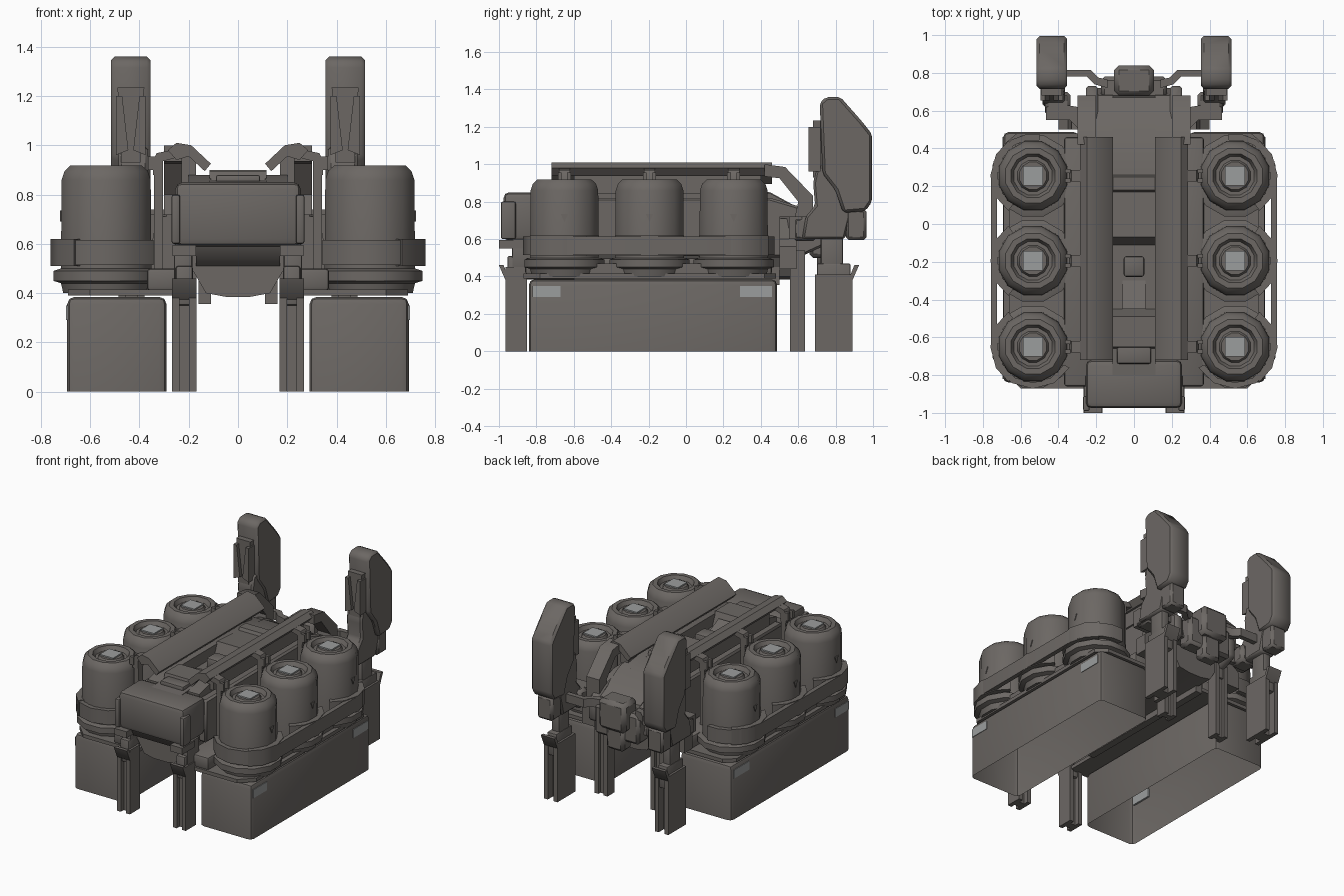
import bpy, bmesh, math


def material(name, rgb):
    m = bpy.data.materials.new(name)
    m.diffuse_color = (*rgb, 1)
    return m


DARK = material("dark_metal", (0.15, 0.137, 0.127))
LIGHT = material("light_metal", (0.33, 0.34, 0.34))


def finish(name, bm, mirror=False, bevel=0, segs=2, mat=DARK):
    """Turn a bmesh into an object, with optional bevel and x mirror."""
    bmesh.ops.recalc_face_normals(bm, faces=bm.faces)
    if bevel:
        edges = [e for e in bm.edges if not e.is_boundary]
        bmesh.ops.bevel(bm, geom=edges, offset=bevel, segments=segs,
                        profile=0.5, affect='EDGES', clamp_overlap=True)
    me = bpy.data.meshes.new(name)
    bm.to_mesh(me)
    bm.free()
    me.materials.append(mat)
    ob = bpy.data.objects.new(name, me)
    bpy.context.collection.objects.link(ob)
    bpy.ops.object.select_all(action='DESELECT')
    ob.select_set(True)
    bpy.context.view_layer.objects.active = ob
    bpy.ops.object.shade_smooth_by_angle(angle=math.radians(40))
    if mirror:
        mod = ob.modifiers.new("mirror", 'MIRROR')
        mod.use_mirror_merge = False
    return ob


def prism(name, pts, axis, a, b, mirror=False, bevel=0, open_start=False, **kw):
    """Extrude a 2D outline along an axis from a to b."""
    place = {'x': lambda p, t: (t, p[0], p[1]),
             'y': lambda p, t: (p[0], t, p[1]),
             'z': lambda p, t: (p[0], p[1], t)}[axis]
    bm = bmesh.new()
    lo = [bm.verts.new(place(p, a)) for p in pts]
    hi = [bm.verts.new(place(p, b)) for p in pts]
    n = len(pts)
    for i in range(n):
        j = (i + 1) % n
        bm.faces.new((lo[i], lo[j], hi[j], hi[i]))
    if not open_start:
        bm.faces.new(lo)
    bm.faces.new(hi)
    return finish(name, bm, mirror, bevel, **kw)


def box(name, x, y, z, mirror=False, bevel=0, **kw):
    pts = [(x[0], y[0]), (x[1], y[0]), (x[1], y[1]), (x[0], y[1])]
    return prism(name, pts, 'z', z[0], z[1], mirror, bevel, **kw)


def lathe(name, profile, cx, cy, sides, mirror=True):
    """Revolve (radius, z) points about a vertical axis."""
    bm = bmesh.new()
    rings = []
    for r, z in profile:
        rings.append([bm.verts.new((cx + r * math.cos(2 * math.pi * (i + .5) / sides),
                                    cy + r * math.sin(2 * math.pi * (i + .5) / sides), z))
                      for i in range(sides)])
    for p, q in zip(rings, rings[1:]):
        for i in range(sides):
            j = (i + 1) % sides
            bm.faces.new((p[i], p[j], q[j], q[i]))
    bm.faces.new(rings[0])
    bm.faces.new(rings[-1])
    return finish(name, bm, mirror)


CX = 0.535
TANK_Y = (-0.65, -0.195, 0.255)

# Long side pods, open underneath, with small corner plates
box("side_pod", (0.29, 0.693), (-0.84, 0.487), (0, 0.385), True, 0.03, open_start=True)
box("pod_plate_front", (0.68, 0.697), (-0.82, -0.67), (0.29, 0.35), True, mat=LIGHT)
box("pod_plate_rear", (0.68, 0.697), (0.29, 0.46), (0.29, 0.35), True, mat=LIGHT)

# Deck carrying the tanks
prism("tank_deck", [(0.18, -0.87), (0.6, -0.87), (0.69, -0.78), (0.69, 0.42),
                    (0.62, 0.48), (0.18, 0.48)], 'z', 0.39, 0.415, True)
box("deck_inner_step", (0.2, 0.37), (-0.86, 0.46), (0.41, 0.5), True, 0.015)
box("deck_spine", (0.36, 0.66), (-0.72, 0.33), (0.41, 0.47), True)

# Six tanks with foot rings, dished lids, square caps and clips
for i, y in enumerate(TANK_Y):
    lathe(f"tank_foot_{i}", [(0.18, 0.4), (0.19, 0.44), (0.222, 0.45), (0.222, 0.49), (0.19, 0.5)],
          CX, y, 12)
    lathe(f"tank_{i}", [(0.19, 0.49), (0.187, 0.86), (0.175, 0.895), (0.15, 0.918), (0.12, 0.918),
                        (0.105, 0.89), (0.085, 0.89), (0.075, 0.908)], CX, y, 12)
    box(f"tank_cap_{i}", (CX - .052, CX + .052), (y - .052, y + .052), (0.90, 0.917), True, mat=LIGHT)
    prism(f"tank_marker_{i}", [(y - .02, 0.735), (y + .02, 0.735), (y, 0.69)], 'x', 0.7, 0.722, True)
    prism(f"tank_clip_{i}", [(0.25, 0.985), (0.33, 0.968), (0.345, 0.94), (0.345, 0.88), (0.305, 0.88),
                             (0.305, 0.935), (0.25, 0.95)], 'y', y - .03, y + .03, True)
    for s in (-1, 1):
        box(f"clip_jaw_{i}_{s}", (0.335, 0.365), (y + s * .025 - .01, y + s * .025 + .01), (0.9, 0.955), True)
    box(f"tank_pipe_{i}", (0.305, 0.34), (y - .025, y + .025), (0.48, 0.89), True)


# Belt wrapped round the outside of the three tanks
def belt_path(r):
    path = []
    for y, a0, a1 in ((TANK_Y[0], -150, 0), (TANK_Y[2], 0, 100)):
        for k in range(6):
            a = math.radians(a0 + (a1 - a0) * k / 5)
            path.append((CX + r * math.cos(a), y + r * math.sin(a)))
    return path


prism("tank_belt", belt_path(0.222) + belt_path(0.19)[::-1], 'z', 0.515, 0.615, True)
for i, y in enumerate(TANK_Y):
    arc = [math.radians(a) for a in (-55, -30, 0, 30, 55)]
    ring = [(CX + .226 * math.cos(a), y + .226 * math.sin(a)) for a in arc]
    ring += [(CX + .185 * math.cos(a), y + .185 * math.sin(a)) for a in arc[::-1]]
    prism(f"belt_pad_{i}", ring, 'z', 0.51, 0.62, True)

# Central body: spine with a recess, side strips and side panels
spine = [(-0.8, 0.56), (-0.8, 0.85), (-0.66, 0.86), (-0.65, 0.895), (-0.49, 0.895), (-0.45, 0.8),
         (-0.11, 0.8), (-0.07, 0.895), (0.17, 0.88), (0.18, 0.9), (0.25, 0.9), (0.26, 0.87),
         (0.45, 0.85), (0.67, 0.73), (0.72, 0.56)]
prism("body_spine", spine, 'x', -0.115, 0.115)
strip = [(-0.72, 0.56), (-0.72, 0.85), (-0.6, 0.88), (0.2, 0.88), (0.45, 0.845), (0.68, 0.72), (0.72, 0.56)]
prism("body_strip", strip, 'x', 0.11, 0.2, True)
prism("body_side", [(-0.72, 0.52), (-0.72, 0.82), (0.45, 0.82), (0.62, 0.77), (0.73, 0.7), (0.73, 0.56),
                    (0.6, 0.5)], 'x', 0.19, 0.255, True, 0.012, segs=1)
box("recess_core", (-0.055, 0.055), (-0.28, -0.17), (0.79, 0.875), bevel=0.015)
prism("recess_ramp", [(-0.45, 0.8), (-0.3, 0.8), (-0.45, 0.87)], 'x', -0.06, 0.06)
box("top_plate", (-0.09, 0.09), (-0.74, -0.65), (0.84, 0.88), bevel=0.01)

# Belly between the pods
prism("belly", [(-0.17, 0.58), (-0.2, 0.52), (-0.13, 0.40), (-0.05, 0.385), (0.05, 0.385),
                (0.13, 0.40), (0.2, 0.52), (0.17, 0.58)], 'y', -0.86, 0.62)
box("belly_tab", (0.11, 0.16), (-0.6, 0.5), (0.355, 0.45), True)

# Nose block with cheeks
box("nose", (-0.255, 0.255), (-0.975, -0.72), (0.59, 0.85), bevel=0.03)
box("nose_cheek", (0.235, 0.27), (-0.99, -0.91), (0.6, 0.8), True, 0.01)
box("nose_lip", (0.17, 0.265), (-1.0, -0.86), (0.55, 0.595), True)
prism("nose_chin", [(-0.95, 0.6), (-0.92, 0.54), (-0.84, 0.5), (-0.8, 0.6)], 'x', -0.17, 0.17)

# Sloping top rails and their rear arms
prism("top_rail", [(0.11, 0.925), (0.19, 1.0), (0.25, 1.01), (0.285, 0.98), (0.25, 0.94),
                   (0.2, 0.955), (0.135, 0.895)], 'y', -0.72, 0.46, True)
box("rail_support", (0.17, 0.23), (-0.6, 0.4), (0.84, 0.955), True)
prism("rail_arm", [(0.42, 1.0), (0.53, 0.985), (0.68, 0.83), (0.68, 0.66), (0.57, 0.66), (0.6, 0.8),
                   (0.5, 0.925), (0.42, 0.935)], 'x', 0.2, 0.3, True)


# Hanging legs: H section with a head and a flared guide
def leg(name, x, y, top, flare):
    (x0, x1), (y0, y1) = x, y
    xa, xb, t = x0 + .03, x1 - .03, (y1 - y0) * .28
    prism(name, [(x0, y0), (xa, y0), (xa, y0 + t), (xb, y0 + t), (xb, y0), (x1, y0), (x1, y1), (xb, y1),
                 (xb, y1 - t), (xa, y1 - t), (xa, y1), (x0, y1)], 'z', 0, top, True)
    box(name + "_head", (x0 + .015, x1 - .015), (y0 + .01, y1 - .01), (top - .1, top + .06), True, 0.01)
    if flare:
        ye = y1 if flare > 0 else y0
        prism(name + "_guide", [(ye - flare * .03, 0.36), (ye, 0.38), (ye + flare * .035, 0.46),
                                (ye + flare * .01, 0.46)], 'x', x0, x1, True)


leg("front_leg", (0.168, 0.268), (-0.965, -0.85), 0.45, -1)
box("front_leg_hanger", (0.185, 0.26), (-0.93, -0.8), (0.44, 0.6), True, 0.01)
leg("middle_leg", (0.168, 0.268), (0.555, 0.635), 0.54, 0)
leg("rear_leg", (0.38, 0.485), (0.69, 0.89), 0.41, 1)
box("rear_leg_hanger", (0.4, 0.465), (0.72, 0.84), (0.4, 0.63), True, 0.015)

# Rear block and shoulder linkage
box("rear_block", (-0.105, 0.105), (0.68, 0.84), (0.58, 0.79), bevel=0.025, segs=1)
box("rear_collar", (-0.175, 0.175), (0.66, 0.78), (0.5, 0.71), bevel=0.02, segs=1)
box("rear_hook", (-0.07, 0.07), (0.7, 0.8), (0.43, 0.6), bevel=0.02, segs=1)
prism("shoulder_bracket", [(0.24, 0.71), (0.33, 0.71), (0.35, 0.6), (0.4, 0.56), (0.4, 0.44),
                           (0.28, 0.44), (0.24, 0.5)], 'y', 0.5, 0.59, True)
prism("shoulder_link", [(0.22, 0.5), (0.29, 0.5), (0.34, 0.55), (0.465, 0.55), (0.465, 0.62), (0.36, 0.63),
                        (0.3, 0.62), (0.22, 0.68)], 'z', 0.6, 0.72, True)
prism("curved_link", [(0.14, 0.72), (0.21, 0.74), (0.25, 0.78), (0.38, 0.78), (0.38, 0.815), (0.23, 0.815),
                      (0.19, 0.775), (0.14, 0.765)], 'z', 0.68, 0.74, True)

# Upright rear arms
prism("arm_shell", [(0.715, 1.33), (0.75, 1.36), (0.825, 1.36), (0.94, 1.23), (0.995, 1.16), (0.995, 0.8),
                    (0.96, 0.75), (0.84, 0.74), (0.8, 0.86), (0.73, 0.95)], 'x', 0.355, 0.515, True,
      0.015, segs=1)
prism("arm_core", [(0.70, 0.99), (0.68, 0.9), (0.69, 0.78), (0.64, 0.72), (0.62, 0.6), (0.85, 0.6),
                   (0.9, 0.8), (0.8, 1.0)], 'x', 0.365, 0.485, True, 0.012, segs=1)
box("arm_foot", (0.37, 0.49), (0.855, 0.965), (0.595, 0.76), True, 0.015, segs=1)
box("arm_elbow", (0.335, 0.47), (0.57, 0.7), (0.59, 0.72), True, 0.02, segs=1)
prism("arm_grip", [(0.38, 1.235), (0.49, 1.235), (0.475, 1.1), (0.475, 0.93), (0.395, 0.93), (0.395, 1.1)],
      'y', 0.68, 0.76, True)
for i, (xo, xi) in enumerate(((0.375, 0.425), (0.495, 0.445))):
    prism(f"arm_blade_{i}", [(xo, 1.2), ((xo + xi) / 2, 1.2), (xi, 0.98), (xo, 0.96)], 'y', 0.655, 0.72, True)
